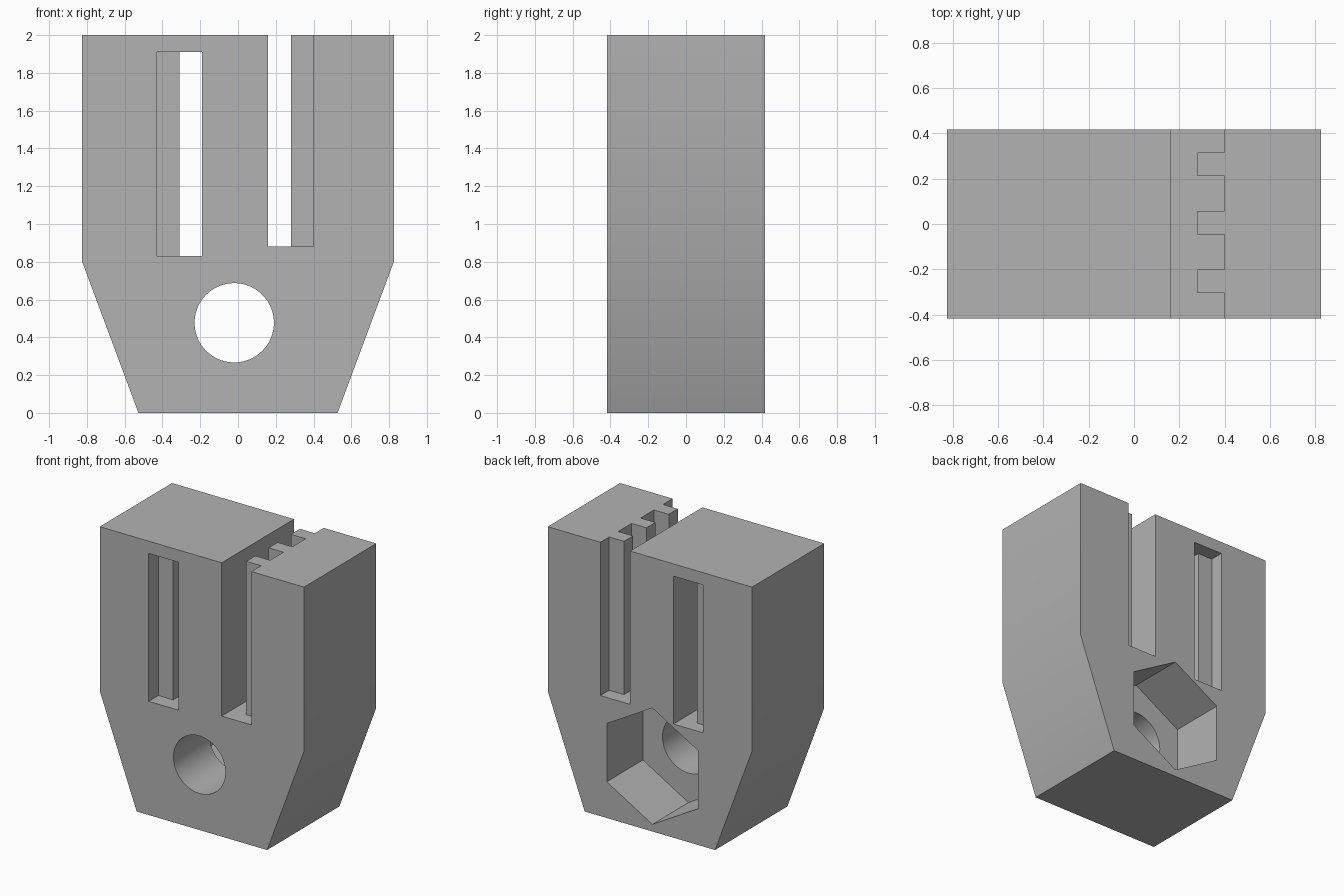
import bpy
import bmesh
from math import sin, cos, pi, radians
from mathutils import Vector

cube = bpy.data.objects.get("Cube")
if cube:
    bpy.data.objects.remove(cube, do_unlink=True)

HALF_DEPTH = 0.417
HALF_WIDTH = 0.825
HEIGHT = 2.0
BORE = (-0.02, 0.477)          # x, z of the bolt axis
TOOTH_CENTRES = (-0.253, 0.005, 0.263)
TOOTH_HALF = 0.052
TOOTH_LENGTH = 0.12


def prism(name, points, direction):
    """Closed solid made by extruding a flat outline."""
    bm = bmesh.new()
    face = bm.faces.new([bm.verts.new(p) for p in points])
    grown = bmesh.ops.extrude_face_region(bm, geom=[face])["geom"]
    verts = [g for g in grown if isinstance(g, bmesh.types.BMVert)]
    bmesh.ops.translate(bm, verts=verts, vec=Vector(direction))
    bmesh.ops.recalc_face_normals(bm, faces=bm.faces)
    mesh = bpy.data.meshes.new(name)
    bm.to_mesh(mesh)
    bm.free()
    obj = bpy.data.objects.new(name, mesh)
    bpy.context.collection.objects.link(obj)
    return obj


def ring(sides, radius, y):
    """Regular polygon around the bolt axis, one corner pointing up."""
    angles = [pi / 2 + 2 * pi * i / sides for i in range(sides)]
    return [(BORE[0] + radius * cos(a), y, BORE[1] + radius * sin(a))
            for a in angles]


def belt_slot(name, left, right, bottom, top):
    """Through slot with teeth standing on its +x or -x wall (right)."""
    end = HALF_DEPTH + 0.1
    tip = right + (TOOTH_LENGTH if left > right else -TOOTH_LENGTH)
    outline = [(left, end), (left, -end), (right, -end)]
    for y in TOOTH_CENTRES:
        outline += [(right, y - TOOTH_HALF), (tip, y - TOOTH_HALF),
                    (tip, y + TOOTH_HALF), (right, y + TOOTH_HALF)]
    outline.append((right, end))
    return prism(name, [(x, y, bottom) for x, y in outline],
                 (0, 0, top - bottom))


# Tapered block
half_profile = [(0.527, 0), (HALF_WIDTH, 0.8), (HALF_WIDTH, HEIGHT)]
profile = half_profile + [(-x, z) for x, z in reversed(half_profile)]
body = prism("belt_clamp_body", [(x, -HALF_DEPTH, z) for x, z in profile],
             (0, 2 * HALF_DEPTH, 0))

# Toothed slots, bolt hole and hexagonal nut pocket
cutters = [
    belt_slot("open_slot_cutter", 0.16, 0.40, 0.88, HEIGHT + 0.1),
    belt_slot("closed_slot_cutter", -0.19, -0.43, 0.83, 1.91),
    prism("bolt_hole_cutter", ring(72, 0.21, -0.6), (0, 1.2, 0)),
    prism("nut_pocket_cutter", ring(6, 0.425, 0), (0, 0.6, 0)),
]
bpy.ops.object.select_all(action='DESELECT')
body.select_set(True)
bpy.context.view_layer.objects.active = body
for cutter in cutters:
    cutter.hide_render = True
    cut = body.modifiers.new(cutter.name, 'BOOLEAN')
    cut.operation = 'DIFFERENCE'
    cut.solver = 'EXACT'
    cut.object = cutter
    bpy.ops.object.modifier_apply(modifier=cut.name)
    bpy.data.objects.remove(cutter, do_unlink=True)

# Plain grey finish
grey = bpy.data.materials.new("plain_grey")
grey.use_nodes = True
colour = (0.45, 0.45, 0.45, 1)
grey.diffuse_color = colour
grey.node_tree.nodes["Principled BSDF"].inputs["Base Color"].default_value = colour
body.data.materials.clear()
body.data.materials.append(grey)
bpy.ops.object.shade_smooth_by_angle(angle=radians(30))
